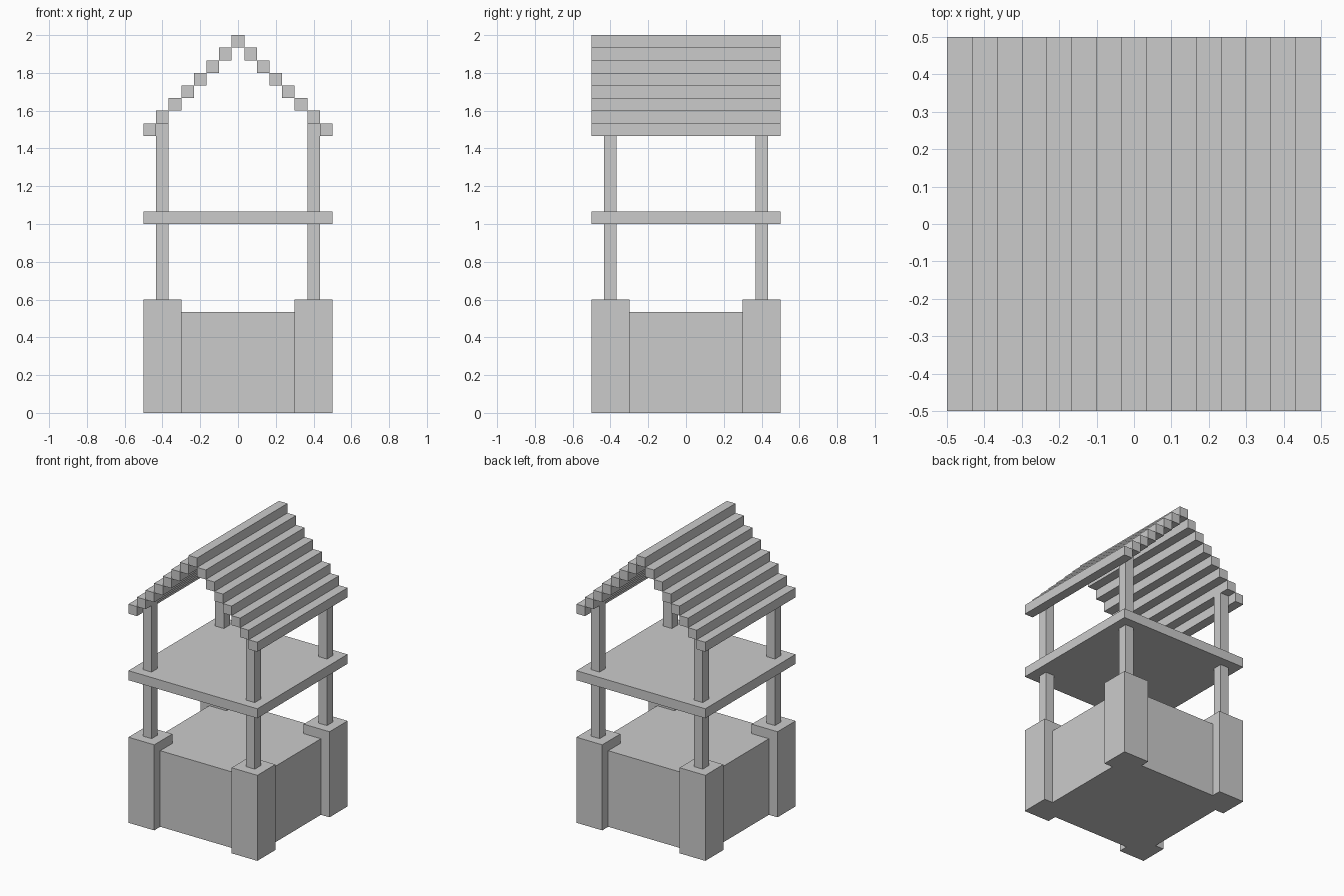
import bpy
import bmesh

if "Cube" in bpy.data.objects:
    bpy.data.objects.remove(bpy.data.objects["Cube"])

U = 1 / 15  # block module


def box(name, x, y, z):
    """Box from (min, max) ranges measured in modules."""
    bm = bmesh.new()
    bmesh.ops.create_cube(bm, size=1)
    for v in bm.verts:
        v.co = [(r[0] if c < 0 else r[1]) * U for c, r in zip(v.co, (x, y, z))]
    return finish(name, bm)


def finish(name, bm):
    bmesh.ops.recalc_face_normals(bm, faces=bm.faces)
    mesh = bpy.data.meshes.new(name)
    bm.to_mesh(mesh)
    bm.free()
    obj = bpy.data.objects.new(name, mesh)
    bpy.context.collection.objects.link(obj)
    return obj


def span(side, a, b):
    return (a, b) if side > 0 else (-b, -a)


# Base block: cross-shaped footprint that fits between the corner piers
W, N, H = 6.5, 4.5, 8
bm = bmesh.new()
outline = [(W, -N), (W, N), (N, N), (N, W), (-N, W), (-N, N),
           (-W, N), (-W, -N), (-N, -N), (-N, -W), (N, -W), (N, -N)]
face = bm.faces.new([bm.verts.new((x * U, y * U, 0)) for x, y in outline])
top = bmesh.ops.extrude_face_region(bm, geom=[face], use_keep_orig=True)
bmesh.ops.translate(bm, vec=(0, 0, H * U),
                    verts=[g for g in top["geom"] if isinstance(g, bmesh.types.BMVert)])
finish("base_block", bm)

# Corner piers and roof posts
for sx, lr in ((-1, "left"), (1, "right")):
    for sy, fb in ((-1, "front"), (1, "back")):
        box(f"{fb}_{lr}_pier", span(sx, 4.5, 7.5), span(sy, 4.5, 7.5), (0, 9))
        box(f"{fb}_{lr}_post", span(sx, 5.5, 6.5), span(sy, 5.5, 6.5), (9, 23))

# Middle shelf
box("shelf", (-7.5, 7.5), (-7.5, 7.5), (15, 16))

# Stepped gable roof: ridge plus mirrored beams going down each side
box("roof_ridge", (-0.5, 0.5), (-7.5, 7.5), (29, 30))
for sx, lr in ((-1, "left"), (1, "right")):
    for i in range(1, 8):
        box(f"{lr}_roof_beam_{i}", span(sx, i - 0.5, i + 0.5), (-7.5, 7.5), (29 - i, 30 - i))
